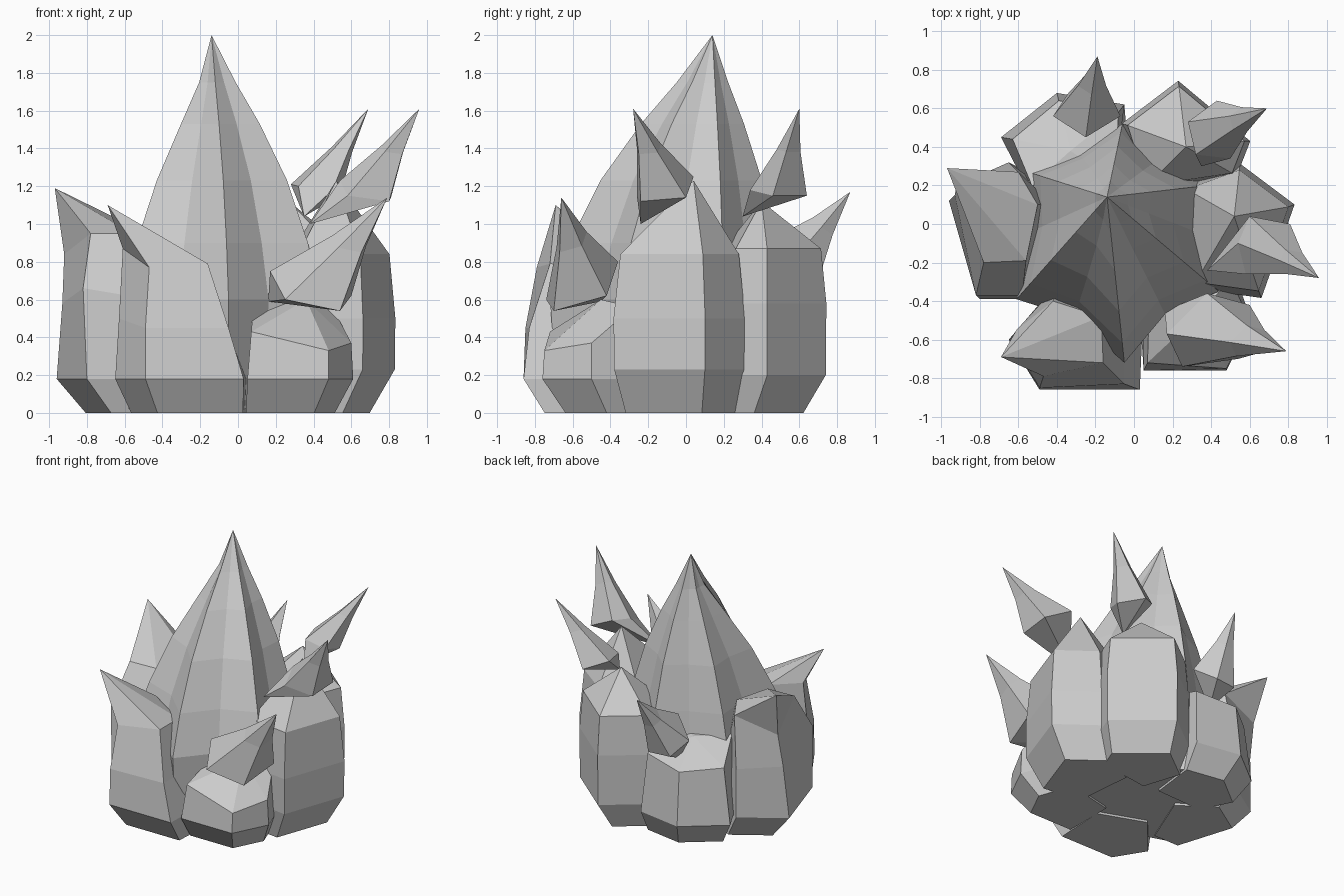
import bpy, bmesh
from mathutils import Vector

if "Cube" in bpy.data.objects:
    bpy.data.objects.remove(bpy.data.objects["Cube"], do_unlink=True)

stone = bpy.data.materials.new("stone grey")
stone.use_nodes = True
GREY = (0.6, 0.6, 0.6, 1)
stone.diffuse_color = GREY
stone.node_tree.nodes["Principled BSDF"].inputs["Base Color"].default_value = GREY


def loft(name, rings, bottom=None, top=None):
    """Skin equal-length rings; close each end with a point or a flat cap."""
    bm = bmesh.new()
    loops = [[bm.verts.new(p) for p in ring] for ring in rings]
    n = len(loops[0])
    for low, high in zip(loops, loops[1:]):
        for i in range(n):
            j = (i + 1) % n
            bm.faces.new((low[i], low[j], high[j], high[i]))
    for loop, point in ((loops[0], bottom), (loops[-1], top)):
        if point is None:
            bm.faces.new(loop)
        else:
            v = bm.verts.new(point)
            for i in range(n):
                bm.faces.new((loop[i], loop[(i + 1) % n], v))
    bmesh.ops.recalc_face_normals(bm, faces=bm.faces)
    mesh = bpy.data.meshes.new(name)
    bm.to_mesh(mesh)
    bm.free()
    mesh.materials.append(stone)
    obj = bpy.data.objects.new(name, mesh)
    bpy.context.collection.objects.link(obj)


def ring_at(outline, z, scale):
    c = sum((Vector(p) for p in outline), Vector((0, 0))) / len(outline)
    return [(*c.lerp(Vector(p), scale), z) for p in outline]


def lobe(name, outline, upper, peak, belly=0.18, foot=0.84):
    """Boulder: foot drawn in to the middle of the plant, wide belly, upper rings, peak."""
    base = [(x * foot, y * foot, 0) for x, y in outline]
    loft(name, [base, ring_at(outline, belly, 1)] + upper, top=peak)


def spike(name, base, root, tip):
    """Thorn with a faceted underside and slightly hollow flanks."""
    c = sum((Vector(p) for p in base), Vector()) / len(base)
    middle = c.lerp(Vector(tip), 0.5)
    waist = [middle + (Vector(p) - c) * 0.42 for p in base]
    loft(name, [base, waist], bottom=root, top=tip)


# Central horn: six ridges with hollow faces between; the power slims a ridge
apex = Vector((-0.14, 0.14))
ridges = [(-0.61, -0.39, 1.3), (-0.05, -0.72, 1), (0.44, -0.35, 1),
          (0.38, 0.2, 1), (-0.06, 0.52, 1), (-0.55, 0.27, 1.3)]
profile = [(0.02, 0.95), (0.6, 1), (0.9, 0.88), (1.23, 0.69), (1.53, 0.44), (1.75, 0.22)]
horn_rings = []
for z, s in profile:
    points = [apex.lerp(Vector((x, y)), s ** power) for x, y, power in ridges]
    ring = []
    for p, q in zip(points, points[1:] + points[:1]):
        ring += [(*p, z), (*apex.lerp((p + q) / 2, 0.9), z)]
    horn_rings.append(ring)
loft("central_horn", horn_rings, top=(*apex, 2))

# Horn-shaped lobes whose body runs straight into the tip
lobe("front_horn_lobe",
     [(-0.49, -0.86), (0.03, -0.86), (0.05, -0.4), (-0.35, -0.25), (-0.65, -0.6)],
     [[(-0.49, -0.85, 0.45), (-0.05, -0.83, 0.45), (-0.05, -0.45, 0.45),
       (-0.38, -0.3, 0.5), (-0.63, -0.58, 0.5)],
      [(-0.47, -0.79, 0.77), (-0.16, -0.72, 0.79), (-0.17, -0.48, 0.78),
       (-0.42, -0.4, 0.86), (-0.61, -0.55, 0.87)]],
     (-0.69, -0.69, 1.1), foot=0.87)
lobe("right_horn_lobe",
     [(-0.96, 0.12), (-0.8, -0.39), (-0.55, -0.39), (-0.35, 0.1), (-0.65, 0.32)],
     [[(-0.93, 0.15, 0.58), (-0.82, -0.37, 0.66), (-0.58, -0.37, 0.62),
       (-0.42, 0.1, 0.6), (-0.65, 0.32, 0.55)],
      [(-0.92, 0.2, 0.84), (-0.78, -0.2, 0.95), (-0.56, -0.19, 0.95),
       (-0.5, 0.1, 0.96), (-0.6, 0.27, 0.93)]],
     (-0.97, 0.29, 1.19))

# Boulder lobes
lobe("front_left_lobe",
     [(0.05, -0.76), (0.48, -0.76), (0.61, -0.5), (0.5, -0.2), (0.05, -0.3)],
     [[(0.07, -0.72, 0.43), (0.48, -0.75, 0.33), (0.6, -0.5, 0.37),
       (0.5, -0.28, 0.56), (0.08, -0.38, 0.55)]],
     (0.36, -0.45, 0.6))
left = [(0.66, -0.38), (0.83, 0.1), (0.55, 0.31), (0.25, 0.2), (0.3, -0.33)]
lobe("left_lobe", left, [ring_at(left, 0.5, 1.01), ring_at(left, 0.84, 0.91)],
     (0.52, 0.04, 1.23), 0.23)
back_left = [(0.6, 0.43), (0.23, 0.74), (-0.06, 0.52), (0.05, 0.18), (0.53, 0.25)]
lobe("back_left_lobe", back_left,
     [ring_at(back_left, 0.58, 1.01), ring_at(back_left, 0.87, 0.92)],
     (0.27, 0.4, 1.12), 0.2)
lobe("back_right_lobe",
     [(-0.69, 0.45), (-0.4, 0.68), (-0.05, 0.62), (-0.1, 0.2), (-0.55, 0.18)],
     [[(-0.63, 0.44, 0.6), (-0.39, 0.64, 0.58), (-0.08, 0.58, 0.62),
       (-0.1, 0.22, 0.74), (-0.53, 0.2, 0.74)]],
     (-0.33, 0.38, 0.74))

# Thorns perched on the boulders
spike("front_left_spike",
      [(0.17, -0.57, 0.75), (0.25, -0.74, 0.6), (0.54, -0.7, 0.54),
       (0.6, -0.42, 0.62), (0.38, -0.36, 0.8)],
      (0.16, -0.45, 0.59), (0.79, -0.66, 1.14))
spike("left_spike",
      [(0.54, -0.1, 1.23), (0.6, 0.04, 1.25), (0.81, 0.0, 1.14),
       (0.8, -0.24, 1.12), (0.58, -0.26, 1.15)],
      (0.38, -0.24, 1.0), (0.96, -0.28, 1.61))
spike("back_left_spike",
      [(0.28, 0.53, 1.21), (0.32, 0.36, 1.2), (0.5, 0.34, 1.18),
       (0.54, 0.46, 1.15), (0.43, 0.64, 1.15)],
      (0.35, 0.3, 1.04), (0.69, 0.6, 1.61))
spike("back_right_spike",
      [(-0.42, 0.56, 0.8), (-0.25, 0.45, 0.92), (-0.07, 0.56, 0.8),
       (-0.17, 0.7, 0.7), (-0.34, 0.68, 0.7)],
      (-0.28, 0.48, 0.6), (-0.19, 0.87, 1.17))
